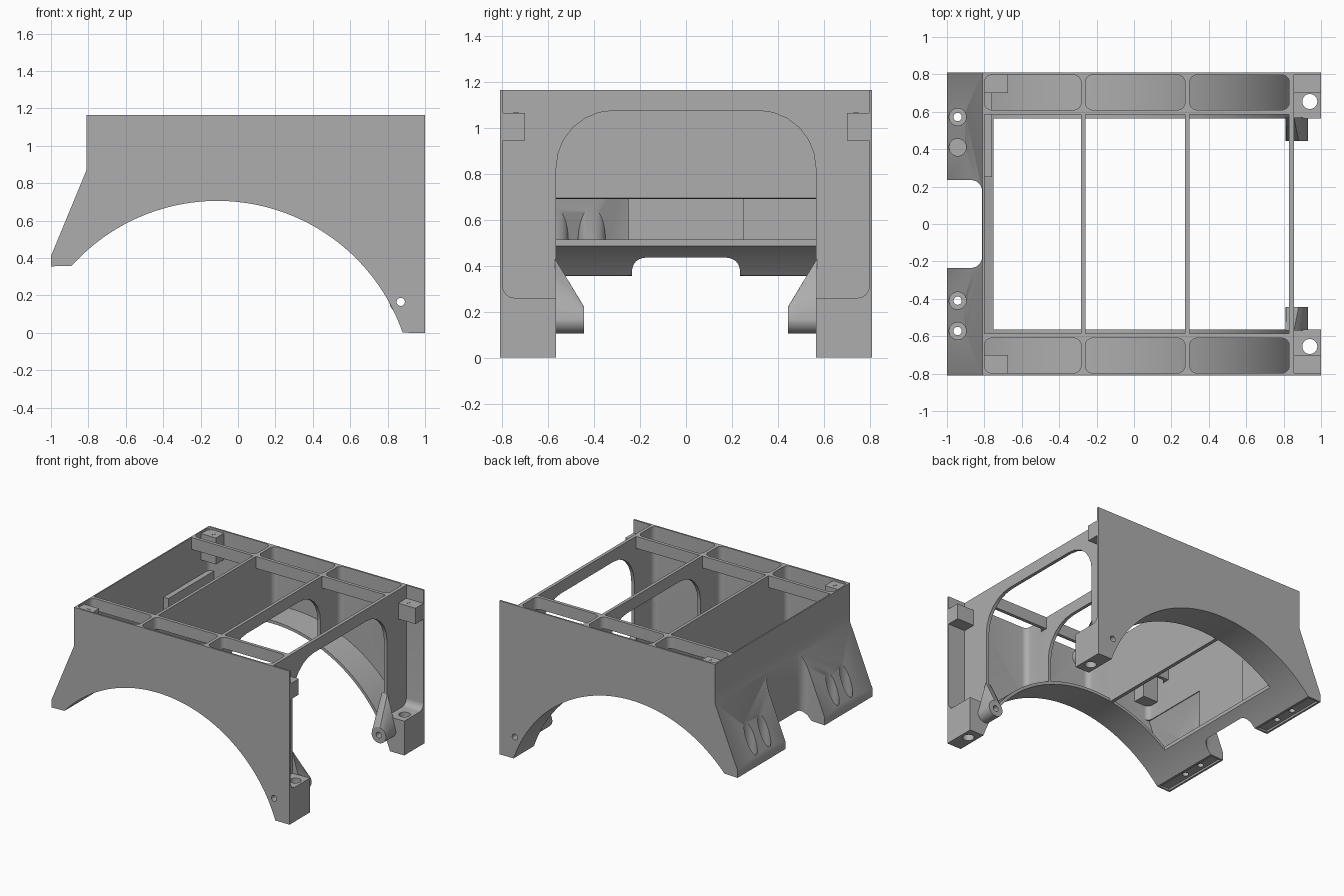
import bpy
from math import pi, sin, cos, atan2, hypot, radians

if "Cube" in bpy.data.objects:
    bpy.data.objects.remove(bpy.data.objects["Cube"], do_unlink=True)

grey = bpy.data.materials.new("plain grey")
grey.use_nodes = True
GREY = (0.42, 0.42, 0.42, 1)
grey.diffuse_color = GREY
grey.node_tree.nodes["Principled BSDF"].inputs["Base Color"].default_value = GREY

# Wheel arch circle in the xz plane, overall half width, inner edge of the side bays
AX, AZ, R = -0.11, -0.343, 1.048
W, IN, SKIN, LOW, HIGH = 0.81, 0.565, 0.797, -0.2, 1.4


def loft(name, first, second):
    """Closed solid between two matching loops of points."""
    n = len(first)
    faces = [tuple(range(n))[::-1], tuple(range(n, 2 * n))]
    faces += [(i, (i + 1) % n, n + (i + 1) % n, n + i) for i in range(n)]
    mesh = bpy.data.meshes.new(name)
    mesh.from_pydata(first + second, [], faces)
    obj = bpy.data.objects.new(name, mesh)
    bpy.context.collection.objects.link(obj)
    mesh.materials.append(grey)
    bpy.context.view_layer.objects.active = obj
    bpy.ops.object.select_all(action='DESELECT')
    obj.select_set(True)
    bpy.ops.object.mode_set(mode='EDIT')
    bpy.ops.mesh.select_all(action='SELECT')
    bpy.ops.mesh.normals_make_consistent(inside=False)
    bpy.ops.object.mode_set(mode='OBJECT')
    return obj


def prism(name, pts, axis, a, b):
    """Extrude a 2D outline along an axis from a to b."""
    put = {'x': lambda p, t: (t, p[0], p[1]),
           'y': lambda p, t: (p[0], t, p[1]),
           'z': lambda p, t: (p[0], p[1], t)}[axis]
    return loft(name, [put(p, a) for p in pts], [put(p, b) for p in pts])


def rect(x0, x1, y0, y1, r=0):
    if not r:
        return [(x0, y0), (x1, y0), (x1, y1), (x0, y1)]
    corners = [(x1 - r, y1 - r), (x0 + r, y1 - r), (x0 + r, y0 + r), (x1 - r, y0 + r)]
    return [(cx + r * cos((q + k / 6) * pi / 2), cy + r * sin((q + k / 6) * pi / 2))
            for q, (cx, cy) in enumerate(corners) for k in range(7)]


def box(name, x0, x1, y0, y1, z0, z1):
    return prism(name, rect(x0, x1, y0, y1), 'z', z0, z1)


def circle(cx, cy, r, n=32):
    return [(cx + r * cos(2 * pi * i / n), cy + r * sin(2 * pi * i / n)) for i in range(n)]


def combine(obj, tool, how='DIFFERENCE'):
    mod = obj.modifiers.new(how.title(), 'BOOLEAN')
    mod.operation, mod.solver, mod.object = how, 'EXACT', tool
    bpy.context.view_layer.objects.active = obj
    bpy.ops.object.modifier_apply(modifier=mod.name)
    bpy.data.objects.remove(tool, do_unlink=True)


def above_arch(cutter):
    """Keep a cutter off the curved skin of the wheel arch."""
    combine(cutter, prism("arch_keep", circle(AX, AZ, R + 0.022, 160), 'y', -1, 1))
    return cutter


# Full-width body outline with the arch cut from below
a0, a1 = atan2(-AZ, 0.99), atan2(0.355 - AZ, -0.775)
arc = [(AX + R * cos(a0 + (a1 - a0) * i / 56), AZ + R * sin(a0 + (a1 - a0) * i / 56))
       for i in range(57)]
outline = [(-0.81, 1.165), (1, 1.165), (1, 0)] + arc + [(-1, 0.355), (-1, 0.41), (-0.81, 0.87)]
body = prism("fender_frame", outline, 'y', -W, W)

# Three bays between the cross ribs: open middle, rail windows, side pockets
for n, (x0, x1) in enumerate([(-0.80, -0.283), (-0.26, 0.273), (0.297, 0.83)]):
    combine(body, above_arch(box("bay", x0, x1, -0.585, 0.585, LOW, HIGH)))
    combine(body, above_arch(box("rail_window", x0, x1, -0.65, 0.65, LOW, 1.075)))
    combine(body, box("floor_hole", -0.75 if n == 0 else x0, x1, -IN, IN, LOW, HIGH))
    for s in (-1, 1):
        y0, y1 = sorted((s * 0.61, s * SKIN))
        combine(body, above_arch(prism("pocket", rect(x0, x1, y0, y1, 0.04), 'z', LOW, HIGH)))

# Rounded opening through the two open ribs
combine(body, prism("rib_opening", rect(-IN, IN, -1, 1.075, 0.25), 'x', 0, 1.2))

# Open end beyond the last rib
combine(body, prism("end_pocket", rect(-SKIN, SKIN, 0.26, 2, 0.05), 'x', 0.855, 1.2))
combine(body, box("end_gap", 0.82, 1.2, -IN, IN, LOW, 0.8))

# Notch between the two sloping feet
combine(body, prism("notch", rect(-1.3, -0.812, -0.235, 0.235, 0.06), 'z', LOW, HIGH))

BOLTS = (0.41, 0.572)
for s in (-1, 1):
    # Hollow sloping foot, leaving tubes round the bolts
    y0, y1 = sorted((s * 0.25, s * SKIN))
    inner = [(-0.76, 0.84), (-0.806, 0.84), (-0.985, 0.405), (-0.985, 0.385), (-0.76, 0.385)]
    cavity = above_arch(prism("foot_cavity", inner, 'y', y0, y1))
    for y in BOLTS:
        combine(cavity, prism("tube", circle(-0.943, s * y, 0.06), 'z', LOW, HIGH))
    combine(body, cavity)
    combine(body, box("foot_recess", -0.985, -0.905, y0, y1, 0.3, 0.37))
    # Counterbores and bolt holes
    for y in BOLTS:
        combine(body, prism("counterbore", circle(-0.943, s * y, 0.046), 'z', 0.41, HIGH))
        combine(body, prism("bolt_hole", circle(-0.943, s * y, 0.022), 'z', LOW, 0.5))
    # Vertical hole in the lower corner block
    combine(body, prism("block_hole", circle(0.94, s * 0.655, 0.04), 'z', LOW, 0.5))

# Pivot pin hole through both sides
combine(body, prism("pin_hole", circle(0.87, 0.165, 0.022), 'y', -1, 1))

parts = [body]
for s, side in ((-1, "right"), (1, "left")):
    # Pivot lug flaring up into the rib
    low = [(0.87 + 0.06 * cos(t), 0.165 + 0.06 * sin(t))
           for t in [pi + pi * i / 16 for i in range(17)]]
    near = low + [(0.87 + 0.06 * cos(t), 0.165 + 0.06 * sin(t))
                  for t in [pi * i / 9 for i in range(1, 9)]]
    far = low + [(0.93 - 0.075 * min(1, i / 4), 0.165 + 0.265 * min(1, i / 4))
                 if i < 5 else (0.855 - 0.045 * (i - 4) / 4, 0.43) for i in range(1, 9)]
    lug = loft(side + "_pivot_lug", [(x, s * 0.445, z) for x, z in near],
               [(x, s * 0.57, z) for x, z in far])
    combine(lug, prism("lug_hole", circle(0.87, 0.165, 0.022), 'y', -1, 1))
    parts.append(lug)

    # Corner tabs under the lid
    y0, y1 = sorted((s * 0.70, s * 0.802))
    parts.append(box(side + "_end_tab", 0.85, 1, y0, y1, 0.945, 1.065))
    parts.append(box(side + "_foot_tab", -0.805, -0.675, y0, y1, 0.95, 1.15))

    # Small triangular direction marks
    def mark(cx, cy, up):
        return [(cx - 0.014, cy - up * 0.012), (cx + 0.014, cy - up * 0.012), (cx, cy + up * 0.014)]
    parts.append(prism(side + "_end_tab_mark", mark(0.905, s * 0.74, -s), 'z', 1.064, 1.067))
    parts.append(prism(side + "_foot_tab_mark", mark(-0.725, s * 0.74, -s), 'z', 1.149, 1.152))
    parts.append(prism(side + "_block_mark", mark(s * 0.74, 0.205, -1), 'x', 0.999, 1.0))

# Smooth curves, sharp edges
bpy.ops.object.select_all(action='DESELECT')
for p in parts:
    p.select_set(True)
bpy.context.view_layer.objects.active = body
bpy.ops.object.shade_smooth_by_angle(angle=radians(30))
